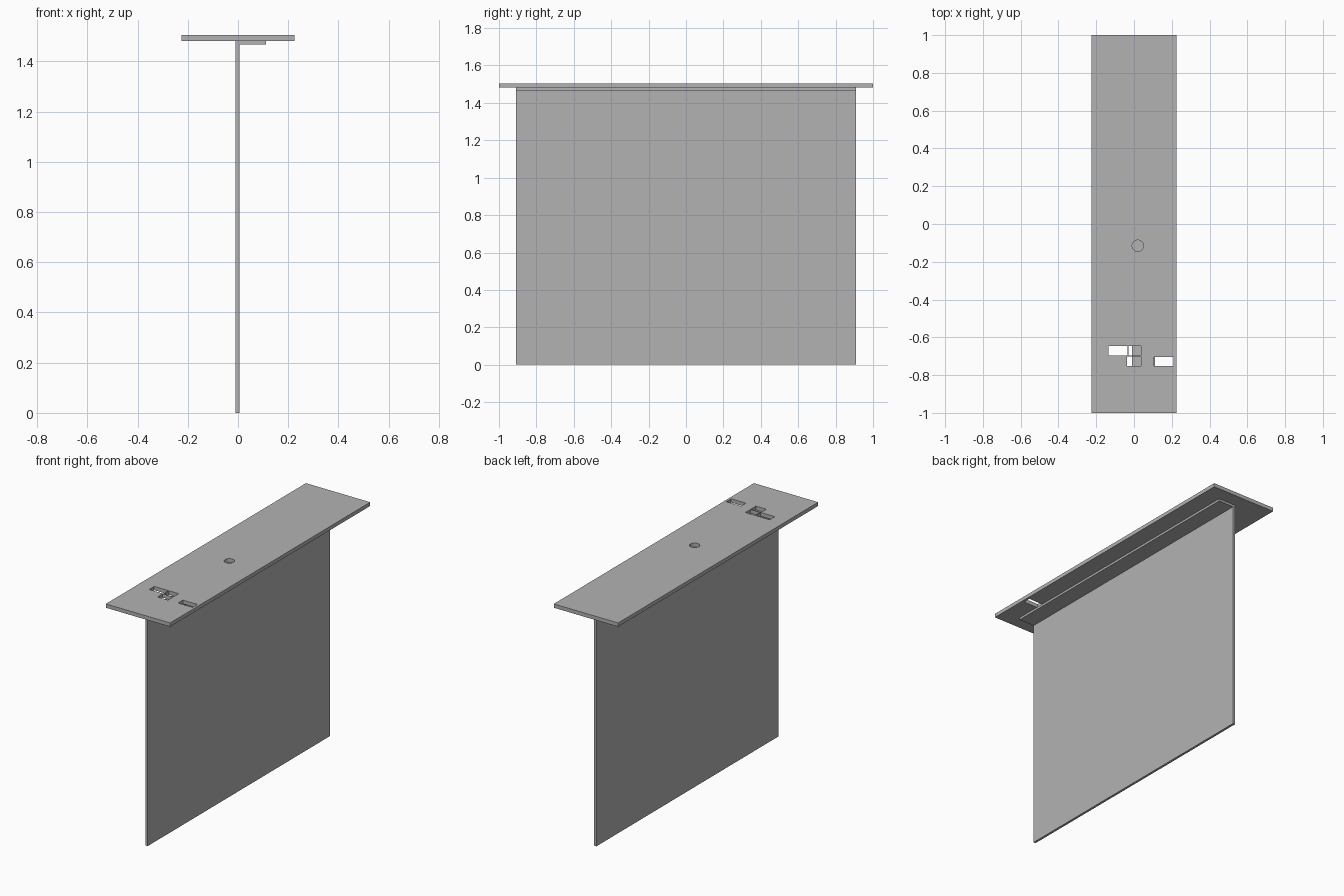
import bpy
import bmesh
from mathutils import Matrix, Vector

cube = bpy.data.objects.get("Cube")
if cube:
    bpy.data.objects.remove(cube, do_unlink=True)

grey = bpy.data.materials.new("plain grey")
grey.use_nodes = True
colour = (0.45, 0.45, 0.45, 1)
grey.diffuse_color = colour
grey.node_tree.nodes["Principled BSDF"].inputs["Base Color"].default_value = colour

TOP, UNDER = 1.505, 1.481


def make_object(name, bm):
    bmesh.ops.recalc_face_normals(bm, faces=bm.faces)
    mesh = bpy.data.meshes.new(name)
    bm.to_mesh(mesh)
    bm.free()
    mesh.materials.append(grey)
    obj = bpy.data.objects.new(name, mesh)
    bpy.context.collection.objects.link(obj)
    return obj


def box(name, x, y, z):
    bm = bmesh.new()
    size = Vector((x[1] - x[0], y[1] - y[0], z[1] - z[0]))
    centre = Vector((sum(x), sum(y), sum(z))) / 2
    bmesh.ops.create_cube(bm, size=1, matrix=Matrix.Translation(centre) @ Matrix.Diagonal(size).to_4x4())
    return make_object(name, bm)


def cylinder(name, x, y, radius):
    bm = bmesh.new()
    bmesh.ops.create_cone(bm, cap_ends=True, segments=32, radius1=radius, radius2=radius,
                          depth=0.2, matrix=Matrix.Translation((x, y, TOP)))
    return make_object(name, bm)


# Bent sheet: tall panel with a narrow flange folded under the top plate
profile = [(-0.01, 0), (0.005, 0), (0.005, 1.467), (0.112, 1.467), (0.112, UNDER), (-0.01, UNDER)]
bm = bmesh.new()
face = bm.faces.new([bm.verts.new((x, -0.91, z)) for x, z in profile])
extruded = bmesh.ops.extrude_face_region(bm, geom=[face], use_keep_orig=True)["geom"]
bmesh.ops.translate(bm, vec=(0, 1.82, 0), verts=[v for v in extruded if isinstance(v, bmesh.types.BMVert)])
make_object("folded_panel", bm)

# Top plate
plate = box("top_plate", (-0.225, 0.225), (-1, 1), (UNDER, TOP))

# Openings through the plate: three small slots, one side slot and a round hole
through = (UNDER - 0.1, TOP + 0.1)
cutters = [
    box("slot_cutter", (-0.134, -0.034), (-0.697, -0.646), through),
    box("slot_cutter", (-0.03, 0.037), (-0.697, -0.646), through),
    box("slot_cutter", (-0.036, 0.037), (-0.752, -0.701), through),
    box("slot_cutter", (0.107, 0.21), (-0.752, -0.704), through),
    cylinder("round_cutter", 0.02, -0.115, 0.03),
]
for cutter in cutters:
    cutter.hide_render = True
    cut = plate.modifiers.new("opening", "BOOLEAN")
    cut.operation = "DIFFERENCE"
    cut.solver = "EXACT"
    cut.object = cutter

# Bake the openings and drop the cutters
bpy.context.view_layer.update()
depsgraph = bpy.context.evaluated_depsgraph_get()
baked = bpy.data.meshes.new_from_object(plate.evaluated_get(depsgraph))
plate.modifiers.clear()
plate.data = baked
for cutter in cutters:
    bpy.data.objects.remove(cutter, do_unlink=True)
